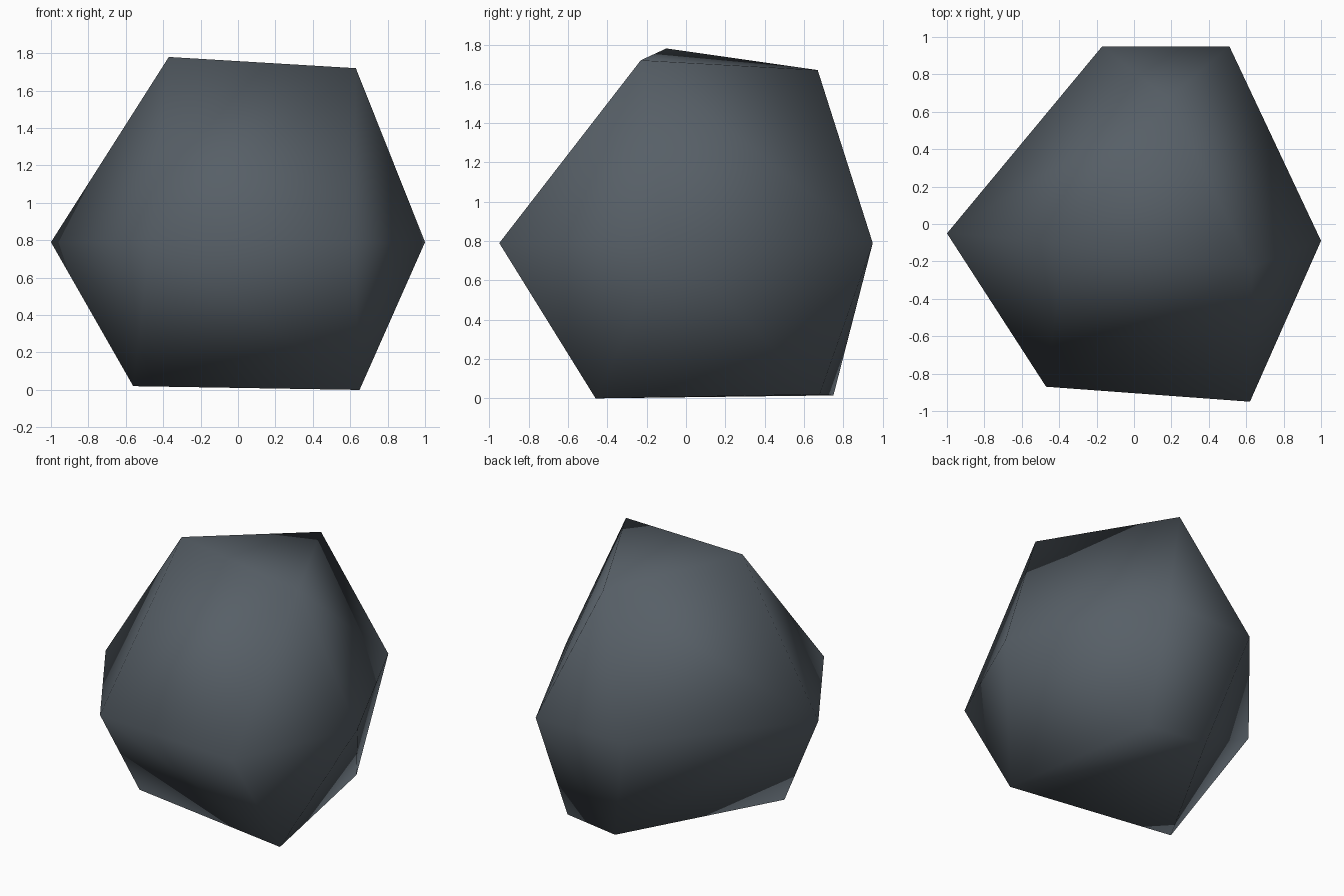
import bpy
import bmesh

# Remove the default cube
default_cube = bpy.data.objects.get("Cube")
if default_cube:
    bpy.data.objects.remove(default_cube, do_unlink=True)


def make_material(name, color):
    material = bpy.data.materials.new(name)
    material.use_nodes = True
    material.diffuse_color = color
    material.node_tree.nodes["Principled BSDF"].inputs["Base Color"].default_value = color
    return material


def make_hull(name, points, material):
    """Wrap the corner points in a closed convex skin with smooth shading."""
    bm = bmesh.new()
    for point in points:
        bm.verts.new(point)
    bmesh.ops.convex_hull(bm, input=bm.verts[:])
    bmesh.ops.recalc_face_normals(bm, faces=bm.faces[:])
    for face in bm.faces:
        face.smooth = True
    mesh = bpy.data.meshes.new(name)
    bm.to_mesh(mesh)
    bm.free()
    mesh.materials.append(material)
    rock = bpy.data.objects.new(name, mesh)
    bpy.context.collection.objects.link(rock)
    return rock


# Corners of the boulder: crown, widest ring and underside
crown = [(-0.37, -0.10, 1.78), (0.63, -0.23, 1.72), (0.18, 0.67, 1.67)]
waist_height = 0.79
waist = [(-1, -0.05), (-0.17, 0.95), (0.51, 0.95),
         (1, -0.09), (0.62, -0.95), (-0.47, -0.87)]
underside = [(0.65, -0.46, 0), (-0.56, -0.30, 0.02),
             (0.03, 0.75, 0.015), (0.45, 0.68, 0.02)]

# Boulder
slate = make_material("slate grey", (0.095, 0.115, 0.135, 1))
corners = crown + [(x, y, waist_height) for x, y in waist] + underside
make_hull("boulder", corners, slate)
